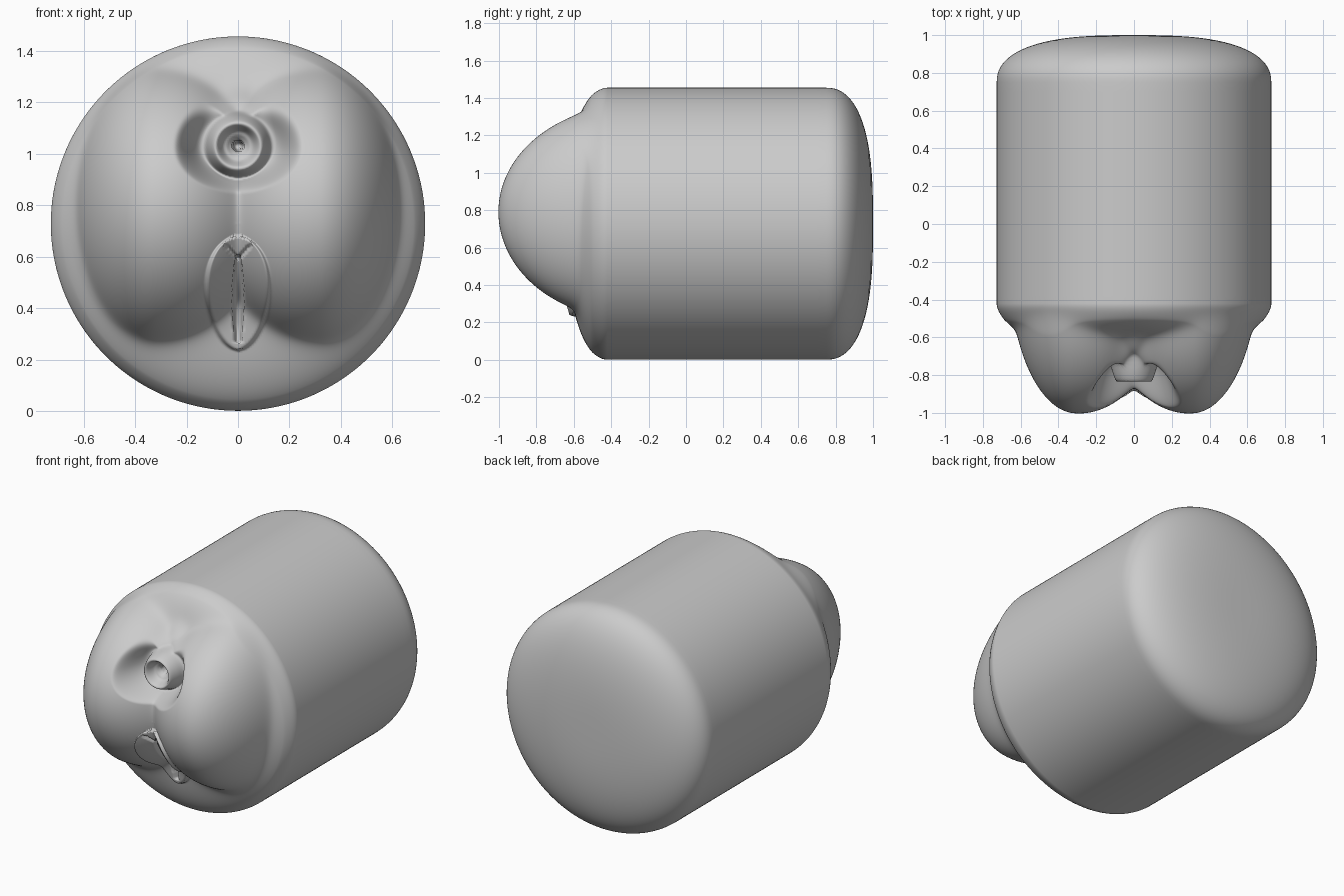
import bpy, bmesh, math

if "Cube" in bpy.data.objects:
    bpy.data.objects.remove(bpy.data.objects["Cube"])

R, ZC = 0.727, 0.728          # body radius and axis height
SEG, RINGS = 320, 150


def smooth(a, b, v):
    t = min(1.0, max(0.0, (v - a) / (b - a)))
    return t * t * (3 - 2 * t)


def mix(a, b, t):
    return a + (b - a) * t


def lerp_profile(points, v):
    for (a, ya), (b, yb) in zip(points, points[1:]):
        if v <= b:
            return mix(ya, yb, smooth(a, b, v))
    return points[-1][1]


# Ring profile: distance from its centre -> y
RING = [(0, -0.60), (0.012, -0.60), (0.024, -0.755), (0.05, -0.775),
        (0.088, -0.835), (0.14, -0.73)]


def front_y(x, z):
    # shallow domed base
    r = min(1.0, math.hypot(x, z - ZC) / R)
    y = -0.42 - 0.2 * math.sqrt(max(0.0, 1 - r ** 2.8))

    # pair of rounded mounds meeting in a central valley
    ax = math.sqrt(x * x + 0.0003)
    dx = ax - 0.32
    d2 = (dx / (0.43 if dx < 0 else 0.30)) ** 2 + ((z - 0.80) / 0.52) ** 2
    q = 1 - d2
    q = 0.5 * (q + math.sqrt(q * q + 0.008))
    y -= 0.392 * q ** 0.65 * (1 - smooth(0.94, 1.0, r))

    # hollow around the ring, then the ring itself
    dz = z - 1.03
    d = math.hypot(x, dz * (1.15 if dz > 0 else 1.35))
    y = mix(y, max(y, -0.73), 1 - smooth(0.14, 0.25, d))
    y -= 0.05 * math.exp(-(x / 0.06) ** 2 - ((z - 1.19) / 0.06) ** 2)
    d = math.hypot(x, dz)
    if d < 0.14:
        y = mix(lerp_profile(RING, d), y, smooth(0.115, 0.14, d))

    # egg-shaped raised pad with a centre slit
    t = (z - 0.235) / 0.445
    if 0 < t < 1:
        half = 0.14 * math.sqrt(max(0.0, 1 - (2 * t - 1) ** 2)) * (0.9 + 0.22 * (t - 0.4))
        edge = half - abs(x)
        y -= 0.03 * smooth(0.0, 0.016, edge)
        if 0.27 < z < 0.60:
            w = 0.006 + 0.014 * math.sin(math.pi * (z - 0.27) / 0.33)
            y += 0.10 * (1 - smooth(w * 0.5, w + 0.006, abs(x)))
        # small forked fold above the slit
        if 0.59 < z < 0.645:
            y += 0.025 * (1 - smooth(0.004, 0.014, abs(abs(x) - (z - 0.59) * 0.9)))
    return y


bm = bmesh.new()


def add_ring(r, yfun):
    ring = []
    for i in range(SEG):
        a = 2 * math.pi * i / SEG
        x, z = r * math.cos(a), ZC + r * math.sin(a)
        ring.append(bm.verts.new((x, yfun(x, z), z)))
    return ring


# sculpted front, from centre outwards
rings = [add_ring(R * math.sin(math.pi / 2 * k / RINGS), front_y)
         for k in range(1, RINGS + 1)]
# straight side
for yy in (-0.38, -0.1, 0.2, 0.5, 0.7):
    rings.append(add_ring(R, lambda x, z, v=yy: v))
# rounded back
for k in range(0, 24):
    t = math.pi / 2 * (1 - k / 24)
    r = R * math.sin(t) ** (2 / 2.8)
    yy = 0.75 + 0.25 * max(0.0, math.cos(t)) ** (2 / 2.3)
    rings.append(add_ring(r, lambda x, z, v=yy: v))

for a, b in zip(rings, rings[1:]):
    for i in range(SEG):
        j = (i + 1) % SEG
        bm.faces.new((a[i], a[j], b[j], b[i]))
front_tip = bm.verts.new((0, front_y(0, ZC), ZC))
back_tip = bm.verts.new((0, 1.0, ZC))
for i in range(SEG):
    j = (i + 1) % SEG
    bm.faces.new((front_tip, rings[0][j], rings[0][i]))
    bm.faces.new((back_tip, rings[-1][i], rings[-1][j]))
bmesh.ops.recalc_face_normals(bm, faces=bm.faces)
for f in bm.faces:
    f.smooth = True

mesh = bpy.data.meshes.new("sculpted_body")
bm.to_mesh(mesh)
bm.free()
body = bpy.data.objects.new("sculpted_body", mesh)
bpy.context.collection.objects.link(body)
